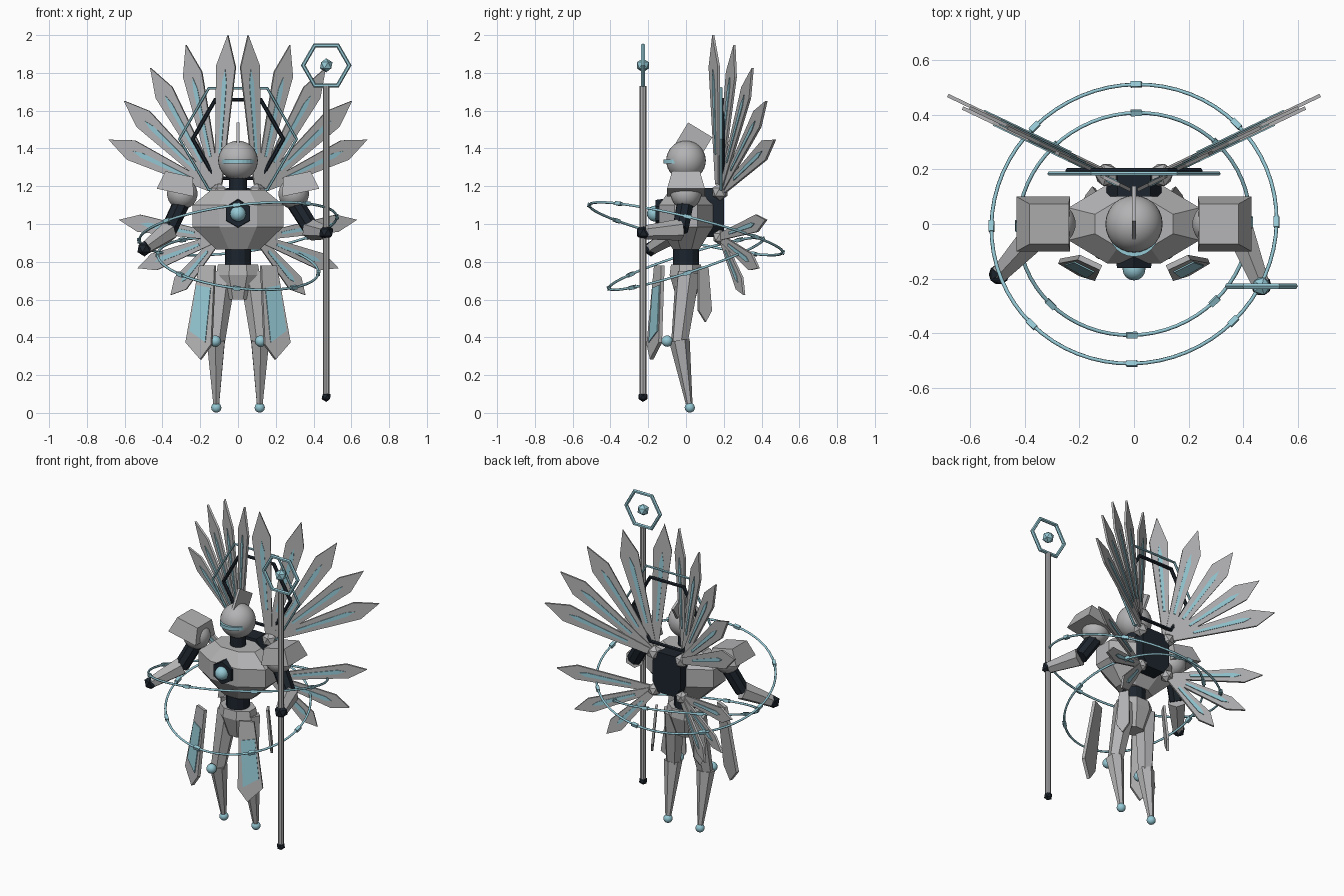
import bpy, bmesh, math
from mathutils import Matrix, Vector

if "Cube" in bpy.data.objects:
    bpy.data.objects.remove(bpy.data.objects["Cube"], do_unlink=True)


def material(name, rgb):
    m = bpy.data.materials.new(name)
    m.use_nodes = True
    m.diffuse_color = (*rgb, 1)
    m.node_tree.nodes["Principled BSDF"].inputs["Base Color"].default_value = (*rgb, 1)
    return m


GREY = material("pale_grey_metal", (0.45, 0.45, 0.46))
DARK = material("dark_joint", (0.012, 0.018, 0.026))
BLUE = material("pale_blue_glow", (0.30, 0.58, 0.66))

T = Matrix.Translation


def R(deg, axis):
    return Matrix.Rotation(math.radians(deg), 4, axis)


def flip(side):
    return Matrix.Diagonal((side, 1, 1, 1))


def finish(name, bm, mat, matrix=Matrix(), smooth=False):
    bm.transform(matrix)
    bmesh.ops.recalc_face_normals(bm, faces=bm.faces)
    for f in bm.faces:
        f.smooth = smooth
    me = bpy.data.meshes.new(name)
    bm.to_mesh(me)
    bm.free()
    me.materials.append(mat)
    ob = bpy.data.objects.new(name, me)
    bpy.context.collection.objects.link(ob)
    return ob


def ball(name, pos, r, mat, seg=16, matrix=Matrix()):
    bm = bmesh.new()
    bmesh.ops.create_uvsphere(bm, u_segments=seg, v_segments=seg // 2 + 2, radius=r)
    return finish(name, bm, mat, matrix @ T(pos), True)


def gem(name, pos, r, mat, matrix=Matrix()):
    bm = bmesh.new()
    bmesh.ops.create_icosphere(bm, subdivisions=1, radius=r)
    return finish(name, bm, mat, matrix @ T(pos))


def rod(name, a, b, r1, r2, mat, seg=6, matrix=Matrix()):
    a, b = Vector(a), Vector(b)
    bm = bmesh.new()
    bmesh.ops.create_cone(bm, cap_ends=True, segments=seg, radius1=r1, radius2=r2,
                          depth=(b - a).length)
    turn = (b - a).to_track_quat('Z', 'Y').to_matrix().to_4x4()
    return finish(name, bm, mat, matrix @ T((a + b) / 2) @ turn)


def box(name, size, mat, matrix, top=1.0):
    bm = bmesh.new()
    bmesh.ops.create_cube(bm, size=1)
    for v in bm.verts:
        if v.co.z > 0:
            v.co.x *= top
            v.co.y *= top
    bm.transform(Matrix.Diagonal((*size, 1)))
    return finish(name, bm, mat, matrix)


def plate(name, outline, y, thick, mat, matrix):
    """Flat outline in local x/z, extruded along local y."""
    bm = bmesh.new()
    face = bm.faces.new([bm.verts.new((x, y - thick / 2, z)) for x, z in outline])
    out = bmesh.ops.extrude_face_region(bm, geom=[face])["geom"]
    for v in out:
        if isinstance(v, bmesh.types.BMVert):
            v.co.y += thick
    return finish(name, bm, mat, matrix)


def lathe(name, rings, seg, depth, mat):
    """Faceted body from (z, radius) rings, squashed in y."""
    bm = bmesh.new()
    loops = []
    for z, r in rings:
        angs = [2 * math.pi * (i + 0.5) / seg for i in range(seg)]
        loops.append([bm.verts.new((r * math.cos(a), r * depth * math.sin(a), z)) for a in angs])
    for lo, hi in zip(loops, loops[1:]):
        for i in range(seg):
            j = (i + 1) % seg
            bm.faces.new((lo[i], lo[j], hi[j], hi[i]))
    bm.faces.new(loops[0])
    bm.faces.new(loops[-1])
    return finish(name, bm, mat)


def ring(name, r, tube, seg, mat, matrix):
    bm = bmesh.new()
    loops = []
    for i in range(seg):
        spin = R(360 * i / seg, 'Z')
        loops.append([bm.verts.new(spin @ Vector((r + tube * math.cos(k * math.pi / 3), 0,
                                                  tube * math.sin(k * math.pi / 3))))
                      for k in range(6)])
    for i in range(seg):
        a, b = loops[i], loops[(i + 1) % seg]
        for k in range(6):
            bm.faces.new((a[k], a[k - 1], b[k - 1], b[k]))
    return finish(name, bm, mat, matrix, seg > 6)


# Head, visor and crest
ball("head", (0, 0, 1.336), 0.105, GREY, 28)
rod("visor", (0, -0.03, 1.32), (0, -0.03, 1.342), 0.09, 0.09, BLUE, 24)
box("head_crest", (0.016, 0.15, 0.195), GREY, T((0, 0.025, 1.415)) @ R(-31, 'X'))
rod("neck", (0, 0, 1.15), (0, 0, 1.27), 0.047, 0.047, DARK, 12)

# Torso, waist, pelvis
lathe("torso", [(0.865, 0.125), (0.985, 0.26), (1.10, 0.26), (1.18, 0.155)], 8, 0.6, GREY)
rod("waist", (0, 0, 0.76), (0, 0, 0.88), 0.07, 0.07, DARK, 12)
lathe("pelvis", [(0.60, 0.07), (0.73, 0.125), (0.785, 0.115)], 8, 0.75, GREY)
rod("chest_socket", (0, -0.12, 1.055), (0, -0.162, 1.055), 0.078, 0.072, DARK, 6)
ball("chest_core", (0, -0.165, 1.055), 0.042, BLUE)
plate("back_pack", [(-0.06, 0.93), (0.06, 0.93), (0.1, 0.99), (0.1, 1.13), (0.06, 1.19),
                    (-0.06, 1.19), (-0.1, 1.13), (-0.1, 0.99)], 0.15, 0.1, DARK, Matrix())

# Hexagonal halos behind the head
ring("outer_halo", 0.31, 0.008, 6, BLUE, T((0, 0.185, 1.45)) @ R(90, 'X'))
ring("inner_halo", 0.24, 0.012, 6, DARK, T((0, 0.195, 1.45)) @ R(90, 'X'))


def feather(name, length, width, angle, shift, base):
    m = base @ R(angle, 'Y')
    L = length
    plate(name, [(-0.02, 0.05 * L), (0.02, 0.05 * L), (width, 0.8 * L), (0, L),
                 (-width, 0.8 * L)], shift, 0.013, GREY, m)
    for face in (-1, 1):
        plate(name + "_stripe", [(-0.007, 0.24 * L), (0.007, 0.24 * L), (0.013, 0.7 * L),
                                 (0, 0.78 * L), (-0.013, 0.7 * L)],
              shift + face * 0.008, 0.005, BLUE, m)


for side, tag in ((1, "left_"), (-1, "right_")):
    M = flip(side)

    # Wings: fans of pointed feathers on two hubs
    upper = M @ T((0.1, 0.18, 1.17)) @ R(25.5, 'Z')
    lower = M @ T((0.1, 0.18, 0.93)) @ R(25.5, 'Z')
    gem(tag + "upper_wing_hub", (0.1, 0.18, 1.17), 0.047, GREY, M)
    gem(tag + "lower_wing_hub", (0.1, 0.18, 0.93), 0.042, GREY, M)
    for i in range(5):
        feather(tag + "upper_feather", 0.832 - 0.031 * i, 0.056, -4 + 17.75 * i,
                0.006 * (i - 2), upper)
    for i in range(3):
        feather(tag + "lower_feather", 0.59 - 0.086 * i, 0.046, 81 + 28 * i,
                0.006 * (i - 1), lower)

    # Shoulders
    ball(tag + "shoulder", (0.295, 0, 1.16), 0.082, GREY, 18, M)
    box(tag + "shoulder_pad", (0.2, 0.2, 0.1), GREY,
        M @ T((0.322, 0, 1.215)) @ R(-12, 'Y'), 0.74)

    # Legs
    rod(tag + "thigh", (0.075, 0.01, 0.74), (0.115, -0.035, 0.37), 0.068, 0.046, GREY, 6, M)
    rod(tag + "shin", (0.117, -0.035, 0.385), (0.115, 0.018, 0.04), 0.055, 0.017, GREY, 6, M)
    ball(tag + "knee", (0.12, -0.1, 0.38), 0.03, BLUE, 16, M)
    ball(tag + "foot", (0.115, 0.02, 0.028), 0.027, BLUE, 16, M)

    # Front skirt panel with coloured inset, and a small rear panel
    skirt = M @ T((0.175, -0.135, 0.78)) @ R(25, 'Z') @ R(-6, 'X')
    plate(tag + "skirt_panel", [(-0.06, 0), (0.03, 0), (0.09, -0.41), (0, -0.5),
                                (-0.06, -0.42)], 0, 0.02, GREY, skirt)
    plate(tag + "skirt_inset", [(-0.045, -0.12), (0.038, -0.105), (0.066, -0.35),
                                (-0.028, -0.41)], -0.012, 0.006, BLUE, skirt)
    rear = M @ T((0.15, 0.09, 0.77)) @ R(-60, 'Z') @ R(5, 'X')
    plate(tag + "rear_panel", [(-0.03, 0), (0.03, 0), (0.04, -0.23), (0, -0.29),
                               (-0.04, -0.23)], 0, 0.014, GREY, rear)

# Arms
for tag, shoulder, elbow, hand in (
        ("left_", (0.29, 0, 1.13), (0.39, -0.03, 0.97), (0.467, -0.225, 0.955)),
        ("right_", (-0.29, 0, 1.13), (-0.37, -0.05, 0.96), (-0.495, -0.185, 0.87))):
    rod(tag + "upper_arm", shoulder, elbow, 0.047, 0.045, DARK, 8)
    rod(tag + "forearm", elbow, hand, 0.058, 0.036, GREY, 6)
    gem(tag + "hand", hand, 0.042, DARK)

# Staff
SX, SY = 0.467, -0.228
rod("staff_shaft", (SX, SY, 0.09), (SX, SY, 1.73), 0.018, 0.018, GREY, 8)
gem("staff_tip", (SX, SY, 0.085), 0.027, DARK)
ring("staff_ring", 0.122, 0.012, 6, BLUE, T((SX, SY, 1.84)) @ R(90, 'X'))
gem("staff_gem", (SX, SY, 1.84), 0.037, BLUE)

# Tilted orbit rings with beads
for name, r, z, slope_x, slope_y in (("upper_orbit", 0.527, 0.975, 0.125, -0.245),
                                     ("lower_orbit", 0.428, 0.79, -0.12, 0.32)):
    normal = Vector((-slope_x, -slope_y, 1))
    turn = Vector((0, 0, 1)).rotation_difference(normal).to_matrix().to_4x4()
    orbit = T((0, 0, z)) @ turn
    ring(name, r, 0.007, 64, BLUE, orbit)
    for i in range(8):
        box(name + "_bead", (0.02, 0.04, 0.02), BLUE, orbit @ R(45 * i, 'Z') @ T((r, 0, 0)))
